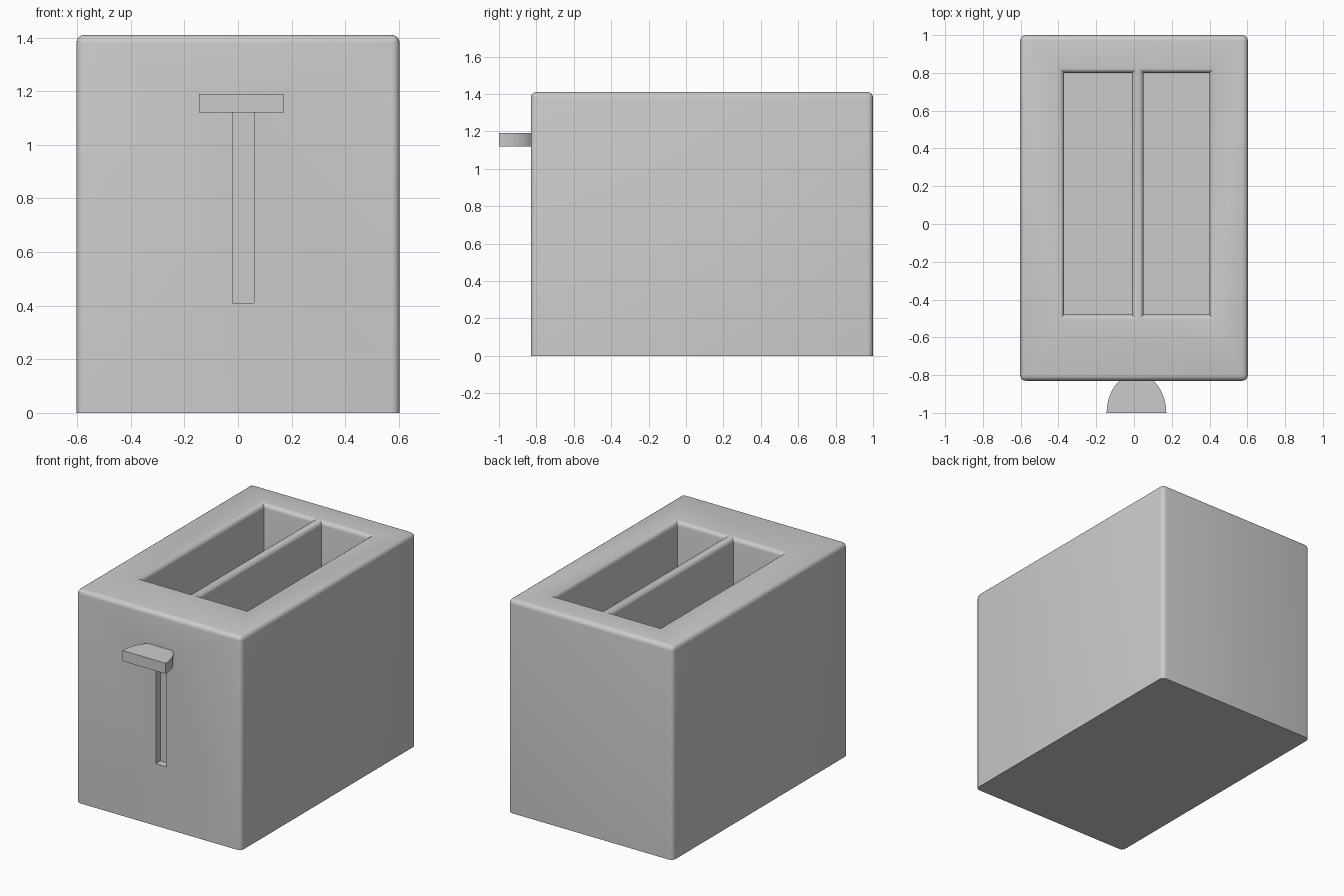
import bpy, bmesh, math

if "Cube" in bpy.data.objects:
    bpy.data.objects.remove(bpy.data.objects["Cube"])


def make_object(name, bm):
    bmesh.ops.recalc_face_normals(bm, faces=bm.faces)
    mesh = bpy.data.meshes.new(name)
    bm.to_mesh(mesh)
    bm.free()
    obj = bpy.data.objects.new(name, mesh)
    bpy.context.collection.objects.link(obj)
    return obj


def loft(name, loops):
    """Closed solid through a stack of matching point loops."""
    bm = bmesh.new()
    rings = [[bm.verts.new(p) for p in loop] for loop in loops]
    n = len(rings[0])
    for a, b in zip(rings, rings[1:]):
        for i in range(n):
            j = (i + 1) % n
            bm.faces.new((a[i], a[j], b[j], b[i]))
    bm.faces.new(rings[0][::-1])
    bm.faces.new(rings[-1])
    return make_object(name, bm)


def rect(x0, x1, y0, y1, z, grow=0.0):
    x0, x1, y0, y1 = x0 - grow, x1 + grow, y0 - grow, y1 + grow
    return [(x0, y0, z), (x1, y0, z), (x1, y1, z), (x0, y1, z)]


def box(name, x0, x1, y0, y1, z0, z1):
    return loft(name, [rect(x0, x1, y0, y1, z0), rect(x0, x1, y0, y1, z1)])


def shade(obj):
    bpy.ops.object.select_all(action='DESELECT')
    obj.select_set(True)
    bpy.context.view_layer.objects.active = obj
    bpy.ops.object.shade_smooth_by_angle(angle=math.radians(35))


def cut(target, cutter):
    mod = target.modifiers.new("cut", 'BOOLEAN')
    mod.operation = 'DIFFERENCE'
    mod.solver = 'EXACT'
    mod.object = cutter
    bpy.context.view_layer.objects.active = target
    bpy.ops.object.modifier_apply(modifier=mod.name)
    bpy.data.objects.remove(cutter)


TOP, FRONT = 1.41, -0.83

# Housing: rounded on every edge except around the base
body = box("toaster_body", -0.603, 0.603, FRONT, 1.0, 0, TOP)
bm = bmesh.new()
bm.from_mesh(body.data)
edges = [e for e in bm.edges if any(v.co.z > 0.1 for v in e.verts)]
bmesh.ops.bevel(bm, geom=edges, offset=0.03, segments=4, profile=0.5,
                affect='EDGES', clamp_overlap=True)
bm.to_mesh(body.data)
bm.free()

# Bread slots with rounded rims that nearly meet in a central ridge
RIM, STEPS, FLOOR = 0.0295, 4, 0.3
for x0, x1 in ((-0.37, -0.01), (0.05, 0.40)):
    area = (x0, x1, -0.48, 0.80)
    loops = [rect(*area, FLOOR)]
    for i in range(STEPS + 1):
        a = math.pi / 2 * i / STEPS
        loops.append(rect(*area, TOP - RIM + RIM * math.sin(a),
                          RIM * (1 - math.cos(a))))
    loops.append(rect(*area, TOP + 0.1, RIM))
    cut(body, loft("slot_cutter", loops))

# Shallow lever track in the front
cut(body, box("track_cutter", -0.02, 0.06, FRONT - 0.1, FRONT + 0.05, 0.41, 1.155))
shade(body)

# Half-round lever knob, flat side outward
outline = []
for i in range(21):
    a = math.pi * i / 20
    outline.append((0.013 + 0.158 * math.cos(a), -1.0 + 0.207 * math.sin(a)))
lever = loft("lever_knob", [[(x, y, z) for x, y in outline] for z in (1.12, 1.19)])
shade(lever)
